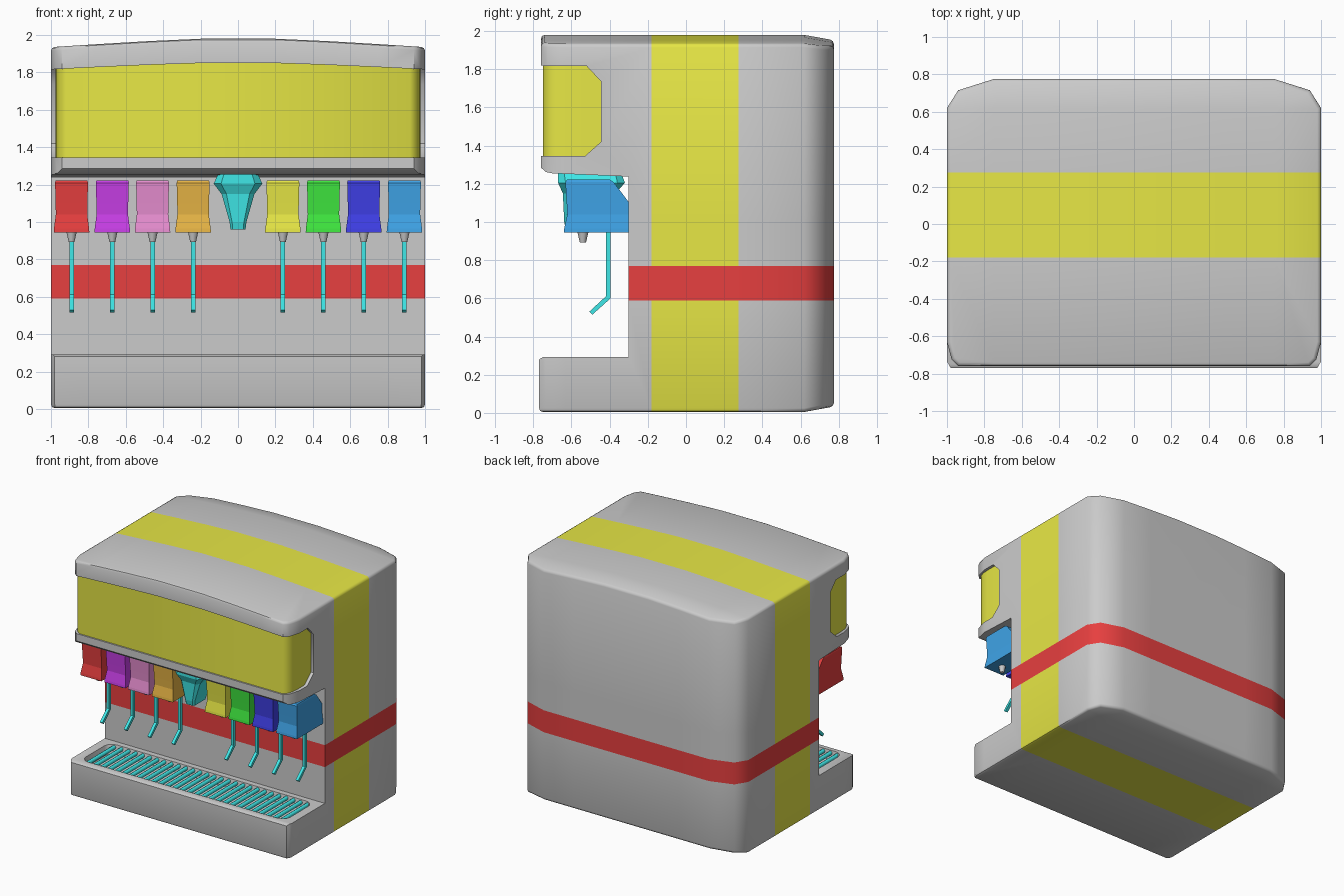
import bpy, bmesh, math
from mathutils import Matrix, Vector

if "Cube" in bpy.data.objects:
    bpy.data.objects.remove(bpy.data.objects["Cube"])


def material(name, rgb):
    m = bpy.data.materials.new(name)
    m.diffuse_color = (*rgb, 1)
    return m


YELLOW = material("yellow", (0.8, 0.8, 0.06))
RED = material("red", (0.8, 0.05, 0.05))
TEAL = material("teal", (0.05, 0.8, 0.8))


def finish(name, bm, mat=None):
    bmesh.ops.recalc_face_normals(bm, faces=bm.faces)
    me = bpy.data.meshes.new(name)
    bm.to_mesh(me)
    bm.free()
    ob = bpy.data.objects.new(name, me)
    bpy.context.collection.objects.link(ob)
    if mat:
        me.materials.append(mat)
    return ob


def prism(pts, axis, a, b):
    """Extrude a 2D outline along x (points are y,z) or z (points are x,y)."""
    bm = bmesh.new()
    place = (lambda u, v, t: (t, u, v)) if axis == 'x' else (lambda u, v, t: (u, v, t))
    lo = [bm.verts.new(place(u, v, a)) for u, v in pts]
    hi = [bm.verts.new(place(u, v, b)) for u, v in pts]
    bm.faces.new(lo)
    bm.faces.new(hi)
    n = len(pts)
    for i in range(n):
        j = (i + 1) % n
        bm.faces.new((lo[i], lo[j], hi[j], hi[i]))
    bmesh.ops.recalc_face_normals(bm, faces=bm.faces)
    return bm


def loft(sections, x, chamfer=0.0):
    """Stack of rectangles (z, half width, front y, back y), corners optionally cut."""
    bm = bmesh.new()
    rings = []
    for z, h, y0, y1 in sections:
        c = chamfer * h
        if c:
            p = [(c - h, y0), (h - c, y0), (h, y0 + c), (h, y1 - c),
                 (h - c, y1), (c - h, y1), (-h, y1 - c), (-h, y0 + c)]
        else:
            p = [(-h, y0), (h, y0), (h, y1), (-h, y1)]
        rings.append([bm.verts.new((x + u, v, z)) for u, v in p])
    for r, s in zip(rings, rings[1:]):
        for i in range(len(r)):
            j = (i + 1) % len(r)
            bm.faces.new((r[i], r[j], s[j], s[i]))
    bm.faces.new(rings[0])
    bm.faces.new(rings[-1])
    return bm


def cut(bm, co, no):
    bmesh.ops.bisect_plane(bm, geom=bm.verts[:] + bm.edges[:] + bm.faces[:],
                           plane_co=co, plane_no=no, dist=1e-5)


def subtract(ob, cutter):
    cutter.hide_render = True
    mod = ob.modifiers.new("cut", 'BOOLEAN')
    mod.operation, mod.solver, mod.object = 'DIFFERENCE', 'EXACT', cutter
    bpy.context.view_layer.objects.active = ob
    bpy.ops.object.modifier_apply(modifier=mod.name)
    bpy.data.objects.remove(cutter)


def smooth(ob, deg):
    bpy.ops.object.select_all(action='DESELECT')
    ob.select_set(True)
    bpy.context.view_layer.objects.active = ob
    bpy.ops.object.shade_smooth_by_angle(angle=math.radians(deg))


def mirrored(half):
    return half + [(-x, y) for x, y in reversed(half)]


def arch(x):
    return -0.045 * max(0, (abs(x) - 0.2) / 0.8) ** 1.2


X_CUTS = (-0.75, -0.48, -0.2, 0.2, 0.48, 0.75)

# Cabinet block: rounded plan, arched top, square front corners on the base
bm = prism(mirrored([(.94, -.76), (.975, -.725), (1, -.63), (1, .62), (.94, .715), (.75, .775)]),
           'z', 0.005, 1.98)
for z in (0.6, 1.0):
    cut(bm, (0, 0, z), (0, 0, 1))
cut(bm, (0, 0.62, 0), (0, 1, 0))
for x in X_CUTS:
    cut(bm, (x, 0, 0), (1, 0, 0))
for v in bm.verts:
    slope = 0.028 * max(0, (v.co.y - 0.62) / 0.155)
    if v.co.z > 1.9:
        v.co.z += arch(v.co.x) - slope
    elif v.co.z < 0.1:
        v.co.z += slope
    if v.co.z < 0.7 and v.co.y < -0.7:
        if abs(v.co.x) > 0.9:
            v.co.x = math.copysign(min(1, abs(v.co.x) + 0.04), v.co.x)
        v.co.y -= 0.01
bm.normal_update()
rim = [e for e in bm.edges if len(e.link_faces) == 2
       and max(abs(f.normal.z) for f in e.link_faces) > 0.8
       and min(abs(f.normal.z) for f in e.link_faces) < 0.3]
bmesh.ops.bevel(bm, geom=rim, offset=0.02, segments=2, profile=0.5, affect='EDGES')
cabinet = finish("cabinet", bm)

# Serving recess
subtract(cabinet, finish("recess_cutter", prism(
    [(-1, .28), (-.77, .28), (-.75, .292), (-.30, .292), (-.30, 1.238),
     (-.70, 1.255), (-.735, 1.262), (-.765, 1.29), (-1, 1.29)], 'x', -1.2, 1.2)))

# Wrap-around opening for the display panel, top edge following the arch
bm = prism([(-1, 1.345), (-.53, 1.345), (-.445, 1.42), (-.445, 1.77), (-.52, 1.85), (-1, 1.85)],
           'x', -1.1, 1.1)
for x in X_CUTS:
    cut(bm, (x, 0, 0), (1, 0, 0))
for v in bm.verts:
    if v.co.z > 1.6:
        v.co.z += 0.75 * arch(v.co.x)
subtract(cabinet, finish("panel_cutter", bm))

# Drip tray hollow with rounded corners and a tapered floor
tray = []
for sx, sy, a0 in ((1, -1, -90), (1, 1, 0), (-1, 1, 90), (-1, -1, 180)):
    for k in range(5):
        a = math.radians(a0 + k * 22.5)
        tray.append((sx * 0.87 + 0.07 * math.cos(a), -0.53 + sy * 0.125 + 0.07 * math.sin(a)))
bm = prism(tray, 'z', 0.22, 0.35)
for v in bm.verts:
    if v.co.z < 0.3:
        v.co.x *= 0.97
        v.co.y = -0.53 + (v.co.y + 0.53) * 0.88
subtract(cabinet, finish("tray_cutter", bm))

# Colour stripes: slice the cabinet and paint the bands
for m in (None, YELLOW, RED):
    if m is None:
        cabinet.data.materials.clear()
        m = material("grey", (0.8, 0.8, 0.8))
        m.diffuse_color = bpy.data.materials["grey"].diffuse_color
    cabinet.data.materials.append(m)
bm = bmesh.new()
bm.from_mesh(cabinet.data)
for y in (-0.18, 0.275):
    cut(bm, (0, y, 0), (0, 1, 0))
for z in (0.59, 0.77):
    cut(bm, (0, 0, z), (0, 0, 1))
for f in bm.faces:
    c = f.calc_center_median()
    f.material_index = 2 if 0.59 < c.z < 0.77 else 1 if -0.18 < c.y < 0.275 else 0
bm.to_mesh(cabinet.data)
bm.free()
smooth(cabinet, 44)

# Display panel
panel = finish("display_panel", prism(
    mirrored([(.92, -.748), (.955, -.72), (.97, -.68), (.975, -.62), (.975, -.42)]),
    'z', 1.33, 1.87), YELLOW)
smooth(panel, 44)

# Drip grille bars
bm = bmesh.new()
for i in range(28):
    x = -0.88 + i * 1.76 / 27
    bmesh.ops.create_cone(bm, cap_ends=True, segments=8, radius1=0.016, radius2=0.016, depth=0.37,
                          matrix=Matrix.Translation((x, -0.53, 0.27)) @ Matrix.Rotation(math.pi / 2, 4, 'X'))
smooth(finish("drip_grille", bm, TEAL), 50)

# Dispensing valves with spout and lever
colours = {-.89: ("red", (.8, .05, .05)), -.672: ("purple", (.58, .05, .8)),
           -.457: ("pink", (.8, .27, .63)), -.24: ("orange", (.8, .46, .06)),
           .24: ("yellow", (.8, .8, .06)), .457: ("green", (.05, .8, .05)),
           .672: ("navy", (.05, .05, .8)), .89: ("blue", (.05, .37, .8))}
for x, (label, rgb) in colours.items():
    mat = bpy.data.materials.get(label) or material(label, rgb)
    finish("valve_" + label, loft([(.945, .095, -.64, -.297), (.965, .094, -.638, -.297),
                                   (1.04, .084, -.622, -.297), (1.10, .085, -.625, -.297),
                                   (1.21, .088, -.632, -.38), (1.222, .085, -.622, -.40)], x), mat)
    bm = bmesh.new()
    bmesh.ops.create_cone(bm, cap_ends=True, segments=10, radius1=0.016, radius2=0.03, depth=0.06,
                          matrix=Matrix.Translation((x, -0.54, 0.922)))
    smooth(finish("spout_" + label, bm), 50)
    finish("lever_" + label, prism([(-.418, .95), (-.395, .95), (-.395, .60), (-.49, .515),
                                    (-.507, .53), (-.418, .612)], 'x', x - .012, x + .012), TEAL)

# Central ice chute
finish("ice_chute", loft([(.96, .04, -.63, -.47), (1.0, .045, -.638, -.45), (1.15, .088, -.645, -.37),
                          (1.205, .13, -.67, -.32), (1.26, .105, -.67, -.34)], 0, 0.3), TEAL)

for m in bpy.data.materials:
    if m.users and not m.is_grease_pencil:
        m.use_nodes = True
        m.node_tree.nodes["Principled BSDF"].inputs["Base Color"].default_value = m.diffuse_color
